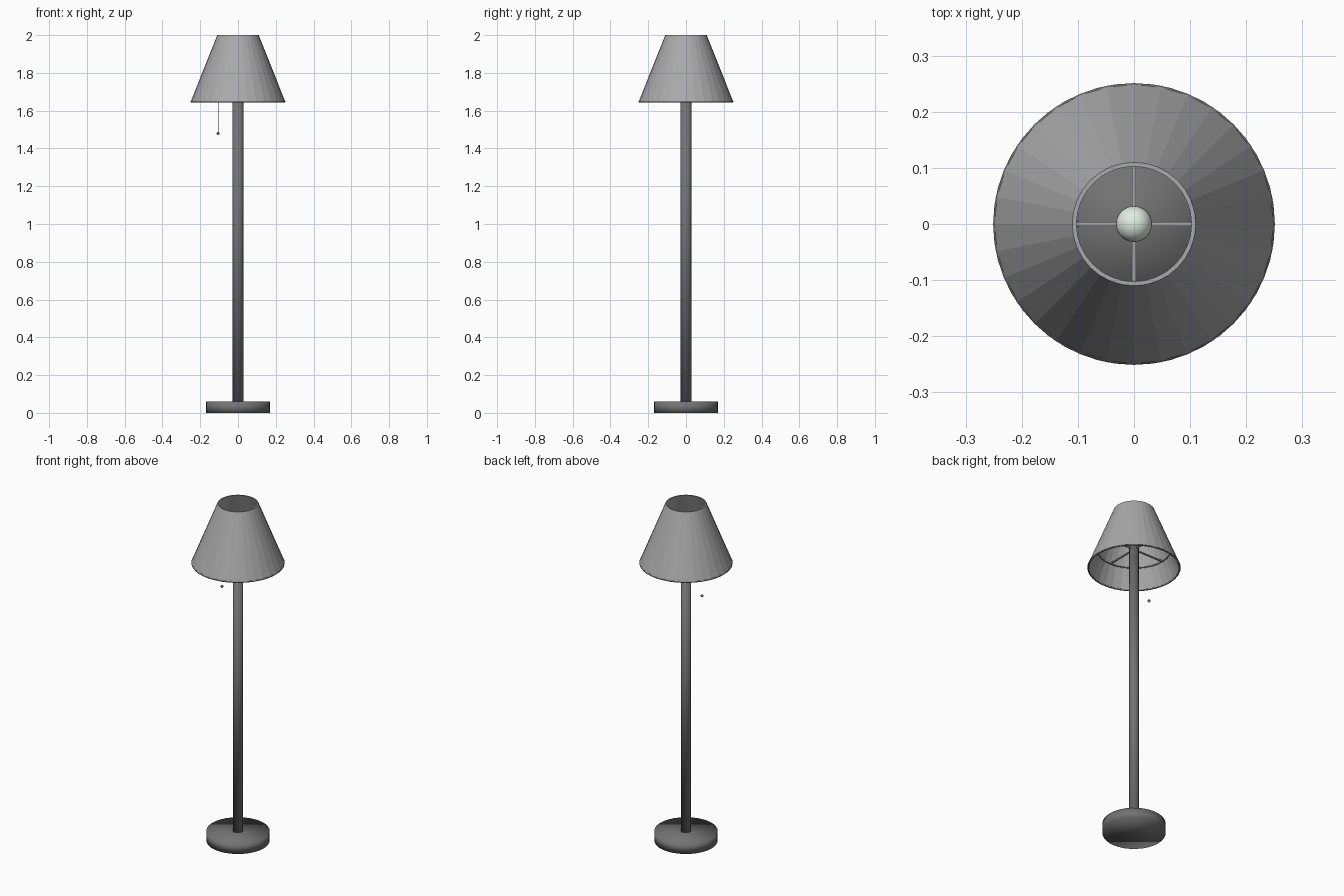
import bpy, bmesh, math
from math import pi, cos, sin

if "Cube" in bpy.data.objects:
    bpy.data.objects.remove(bpy.data.objects["Cube"])


def material(name, r, g, b):
    m = bpy.data.materials.new(name)
    m.diffuse_color = (r, g, b, 1)
    m.use_nodes = True
    m.node_tree.nodes["Principled BSDF"].inputs["Base Color"].default_value = m.diffuse_color
    return m


metal = material("dark_metal", 0.17, 0.17, 0.17)
fabric = material("shade_grey", 0.4, 0.4, 0.4)
glass = material("bulb_glass", 0.75, 0.85, 0.75)


def finish(name, mat, smooth=True):
    ob = bpy.context.object
    ob.name = name
    ob.data.materials.append(mat)
    if smooth:
        bpy.ops.object.shade_smooth()


def cylinder(name, mat, r, z0, z1, x=0, sides=32):
    bpy.ops.mesh.primitive_cylinder_add(vertices=sides, radius=r, depth=z1 - z0,
                                        location=(x, 0, (z0 + z1) / 2))
    finish(name, mat)


def ball(name, mat, r, loc, segs=32, rings=16):
    bpy.ops.mesh.primitive_uv_sphere_add(segments=segs, ring_count=rings, radius=r, location=loc)
    finish(name, mat)


def ring(name, mat, r, wire, z, segs=32):
    bpy.ops.mesh.primitive_torus_add(major_radius=r, minor_radius=wire, major_segments=segs,
                                     minor_segments=8, location=(0, 0, z))
    finish(name, mat)


FRAME_Z = 1.76

# weighted foot and pole
cylinder("base", metal, 0.17, 0, 0.06)
cylinder("pole", metal, 0.028, 0.055, FRAME_Z + 0.01)

# faceted shade: closed wall lathed from outer and inner profile, flat rims
profile = [(0.251, 1.646), (0.110, 2.0), (0.1025, 2.0), (0.2435, 1.646)]
N = 32
bm = bmesh.new()
loops = [[bm.verts.new((r * cos(2 * pi * i / N), r * sin(2 * pi * i / N), z))
          for i in range(N)] for r, z in profile]
for k in range(4):
    a, b = loops[k], loops[(k + 1) % 4]
    for i in range(N):
        j = (i + 1) % N
        bm.faces.new((a[i], a[j], b[j], b[i]))
bmesh.ops.recalc_face_normals(bm, faces=bm.faces)
mesh = bpy.data.meshes.new("shade")
bm.to_mesh(mesh)
bm.free()
mesh.materials.append(fabric)
bpy.context.collection.objects.link(bpy.data.objects.new("shade", mesh))

# dark trim wire along the lower rim
ring("lower_trim", metal, 0.246, 0.005, 1.648, 48)

# wire frame holding the shade: ring and four flat spokes
ring("shade_ring", metal, 0.2, 0.004, FRAME_Z)
for i in range(4):
    a = i * pi / 2
    bpy.ops.mesh.primitive_cube_add(size=1, location=(0.11 * cos(a), 0.11 * sin(a), FRAME_Z),
                                    rotation=(0, 0, a))
    bpy.context.object.scale = (0.18, 0.008, 0.007)
    finish(f"shade_spoke_{i + 1}", fabric, smooth=False)

# bulb
ball("bulb", glass, 0.032, (0, 0, 1.795))

# pull cord with its bead
cylinder("pull_cord", metal, 0.0008, 1.48, FRAME_Z, x=-0.105, sides=8)
ball("pull_bead", metal, 0.008, (-0.105, 0, 1.48), 16, 8)
